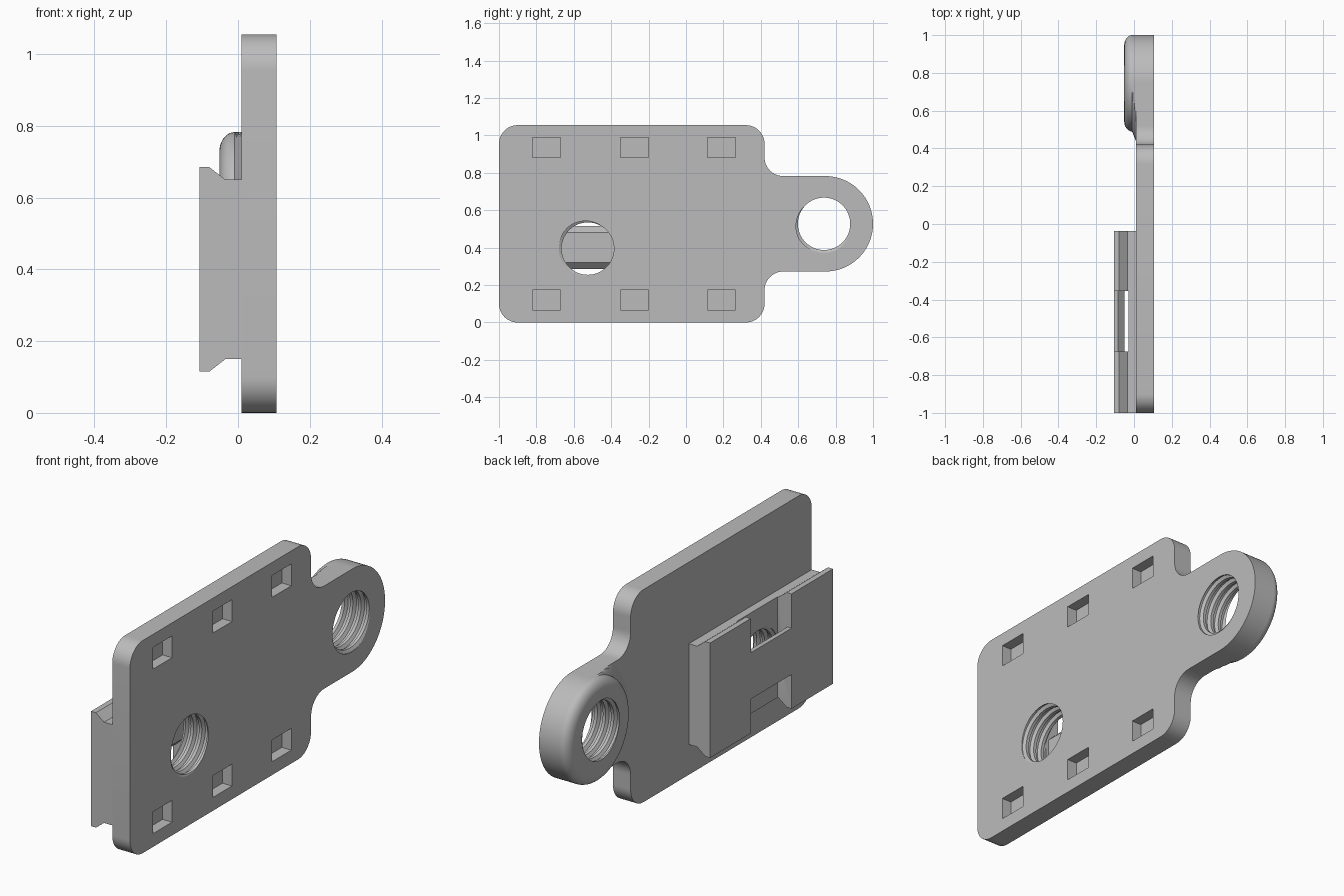
import bpy, bmesh
from math import sin, cos, pi, radians, floor

if "Cube" in bpy.data.objects:
    bpy.data.objects.remove(bpy.data.objects["Cube"])

grey = bpy.data.materials.new("plain grey")
grey.use_nodes = True
GREY = (0.5, 0.5, 0.5, 1)
grey.diffuse_color = GREY
grey.node_tree.nodes["Principled BSDF"].inputs["Base Color"].default_value = GREY


def finish(name, bm):
    bmesh.ops.recalc_face_normals(bm, faces=bm.faces)
    mesh = bpy.data.meshes.new(name)
    bm.to_mesh(mesh)
    bm.free()
    mesh.materials.append(grey)
    obj = bpy.data.objects.new(name, mesh)
    bpy.context.collection.objects.link(obj)
    return obj


def prism(name, points, depth):
    """Extrude a closed loop of 3D points by a depth vector."""
    bm = bmesh.new()
    face = bm.faces.new([bm.verts.new(p) for p in points])
    ext = bmesh.ops.extrude_face_region(bm, geom=[face])
    verts = [g for g in ext["geom"] if isinstance(g, bmesh.types.BMVert)]
    bmesh.ops.translate(bm, verts=verts, vec=depth)
    return finish(name, bm)


def box(name, lo, hi):
    (a, b, c), (d, e, f) = lo, hi
    return prism(name, [(a, b, c), (a, e, c), (a, e, f), (a, b, f)], (d - a, 0, 0))


def arc(cy, cz, r, start, end, steps=12):
    angles = [radians(start + (end - start) * i / steps) for i in range(steps + 1)]
    return [(cy + r * cos(t), cz + r * sin(t)) for t in angles]


def thread(name, y, z, x0, x1, minor=0.14, major=0.155, pitch=0.045, n=64):
    """Screw-shaped cutter along x, each row of vertices following the helix."""
    shape = [(0, minor), (0.35, minor), (0.55, major), (0.8, major)]
    m = len(shape)
    turns = floor((x1 - x0) / pitch) + 2
    bm = bmesh.new()
    rows = []
    for k in range(m * turns + 1):
        part, r = shape[k % m]
        base = x0 - pitch + pitch * (k // m + part)
        rows.append([bm.verts.new((base + pitch * j / n, y + r * cos(2 * pi * j / n),
                                   z + r * sin(2 * pi * j / n))) for j in range(n)])
    for k in range(len(rows) - 1):
        for j in range(n - 1):
            bm.faces.new((rows[k][j], rows[k][j + 1], rows[k + 1][j + 1], rows[k + 1][j]))
        if k + m + 1 < len(rows):
            bm.faces.new((rows[k][-1], rows[k + m][0], rows[k + m + 1][0], rows[k + 1][-1]))
    # close both ends with fans
    border = [e for e in bm.edges if e.is_boundary]
    xs = [v.co.x for v in bm.verts]
    middle = (min(xs) + max(xs)) / 2
    ends = [bm.verts.new((min(xs), y, z)), bm.verts.new((max(xs), y, z))]
    for e in border:
        bm.faces.new((*e.verts, ends[e.verts[0].co.x > middle]))
    return finish(name, bm)


def cut(obj, cutters):
    bpy.context.view_layer.objects.active = obj
    for c in cutters:
        c.hide_render = True
        mod = obj.modifiers.new("cut", "BOOLEAN")
        mod.object, mod.operation, mod.solver = c, "DIFFERENCE", "EXACT"
        bpy.ops.object.modifier_apply(modifier=mod.name)


FACE, BACK, MID = 0.107, 0.01, 0.5275     # plate faces in x, mid height
EYE_Y, EYE_R = 0.745, 0.255               # rounded end of the tab

# Plate with rounded corners, filleted neck and round tab
outline = (arc(-0.9, 0.1, 0.1, 180, 270) + arc(0.32, 0.1, 0.1, 270, 360)
           + arc(0.52, MID - 0.355, 0.1, 180, 90)
           + arc(EYE_Y, MID, EYE_R, -90, 90, 48)
           + arc(0.52, MID + 0.355, 0.1, 270, 180)
           + arc(0.32, 0.955, 0.1, 0, 90) + arc(-0.9, 0.955, 0.1, 90, 180))
plate = prism("plate", [(BACK, y, z) for y, z in outline], (FACE - BACK, 0, 0))

# Rounded boss behind the tab, its flare trimmed to the tab outline
profile = [(BACK, 0.305), (0.002, 0.285), (-0.005, 0.268)]
profile += [(-0.01 - 0.042 * sin(radians(t)), EYE_R - 0.055 * (1 - cos(radians(t))))
            for t in range(0, 91, 10)]
bm = bmesh.new()
rings, N = [], 96
for x, r in profile:
    ring = []
    for i in range(N):
        t = 2 * pi * i / N
        limit = EYE_R if cos(t) >= 0 else EYE_R / max(abs(sin(t)), 0.01)
        q = min(r, limit)
        ring.append(bm.verts.new((x, EYE_Y + q * cos(t), MID + q * sin(t))))
    rings.append(ring)
for a, b in zip(rings, rings[1:]):
    for i in range(N):
        j = (i + 1) % N
        bm.faces.new((a[i], a[j], b[j], b[i]))
bm.faces.new(rings[0])
bm.faces.new(rings[-1])
bmesh.ops.remove_doubles(bm, verts=bm.verts, dist=0.0001)
boss = finish("tab_boss", bm)

# Flared rail block on the back
half = [(BACK, 0.25), (-0.035, 0.25), (-0.08, 0.285), (-FACE, 0.285)]
section = half + [(x, -h) for x, h in reversed(half)]
rail = prism("rail_block", [(x, -1, 0.4 + h) for x, h in section], (0, 0.963, 0))

# Strap bridge across the rail slot, with chamfered inner edges
SLOT = (-0.675, -0.355)
half = [(-FACE, 0.115), (-0.085, 0.115), (-0.05, 0.08)]
section = half + [(x, -h) for x, h in reversed(half)]
bridge = prism("strap_bridge", [(x, SLOT[0], 0.4 + h) for x, h in section],
               (0, SLOT[1] - SLOT[0], 0))

# Threaded holes, strap slot and rectangular sockets
tab_hole = thread("tab_hole_cutter", 0.738, MID, -0.09, 0.15)
plate_hole = thread("plate_hole_cutter", -0.525, 0.395, -0.035, 0.15)
slot = box("slot_cutter", (-0.2, SLOT[0], 0), (-0.03, SLOT[1], 1))
sockets = [box("socket_cutter", (0.055, y, z), (0.2, y + 0.15, z + 0.108))
           for y in (-0.82, -0.35, 0.115) for z in (0.066, 0.882)]
cut(plate, [tab_hole, plate_hole] + sockets)
cut(boss, [tab_hole])
cut(rail, [plate_hole, slot])
for c in [tab_hole, plate_hole, slot] + sockets:
    bpy.data.objects.remove(c)

# Smooth curved walls, keep edges crisp
bpy.ops.object.select_all(action="DESELECT")
for obj in (plate, boss, rail, bridge):
    obj.select_set(True)
bpy.context.view_layer.objects.active = plate
bpy.ops.object.shade_smooth_by_angle(angle=radians(25))
